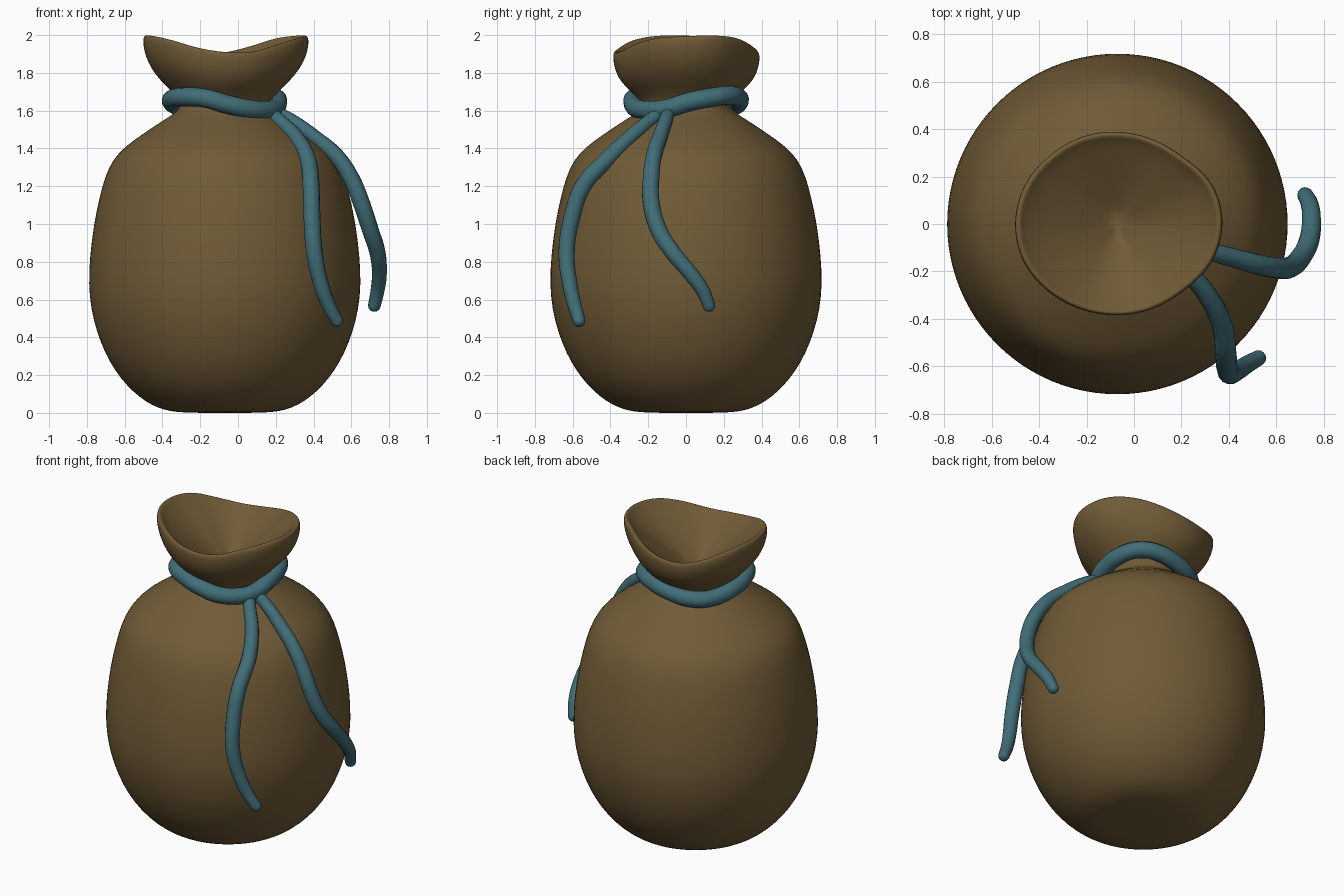
import bpy, bmesh, math

if "Cube" in bpy.data.objects:
    bpy.data.objects.remove(bpy.data.objects["Cube"])

CX = -0.07      # sack axis
SEG = 48
NECK = 1.63


def material(name, rgb):
    m = bpy.data.materials.new(name)
    m.diffuse_color = (*rgb, 1)
    m.use_nodes = True
    m.node_tree.nodes["Principled BSDF"].inputs["Base Color"].default_value = m.diffuse_color
    return m


cloth = material("brown_cloth", (0.165, 0.105, 0.038))
cord = material("teal_cord", (0.053, 0.155, 0.185))

# sack: lower body profile (radius, z)
body = [(0.14, 0.0), (0.25, 0.003), (0.32, 0.015), (0.39, 0.042), (0.455, 0.085), (0.52, 0.145),
        (0.58, 0.22), (0.635, 0.315), (0.68, 0.43), (0.71, 0.55), (0.723, 0.68), (0.716, 0.83),
        (0.695, 1.0), (0.665, 1.14), (0.636, 1.25), (0.595, 1.34), (0.53, 1.41), (0.43, 1.48),
        (0.34, 1.54), (0.275, 1.58), (0.24, 1.61)]
# gathered mouth: (radius, fraction of the way from neck to wavy rim)
mouth = [(0.24, 0.05), (0.275, 0.2), (0.328, 0.36), (0.363, 0.52), (0.383, 0.7), (0.391, 0.87),
         (0.389, 0.97), (0.38, 1.0), (0.368, 0.99), (0.352, 0.92), (0.28, 0.75),
         (0.19, 0.55), (0.10, 0.35), (0.03, 0.2)]
# rim: (angle, radius, height)
rim = [(0, 0.445, 1.997), (22, 0.435, 2.0), (45, 0.397, 1.985), (67, 0.388, 1.945),
       (90, 0.39, 1.91), (112, 0.398, 1.90), (135, 0.407, 1.935), (158, 0.425, 1.985),
       (180, 0.433, 2.0), (202, 0.428, 1.998), (225, 0.408, 1.975), (248, 0.392, 1.935),
       (270, 0.386, 1.912), (292, 0.388, 1.912), (315, 0.398, 1.95), (338, 0.43, 1.985)]


def rim_at(a):
    # periodic smooth interpolation of radius and height
    n = len(rim)
    u = a / (2 * math.pi) * n
    i, f = int(u), u - int(u)
    p = [rim[(i + k) % n] for k in (-1, 0, 1, 2)]
    return [0.5 * (2 * p[1][c] + (p[2][c] - p[0][c]) * f
                   + (2 * p[0][c] - 5 * p[1][c] + 4 * p[2][c] - p[3][c]) * f * f
                   + (3 * p[1][c] - p[0][c] - 3 * p[2][c] + p[3][c]) * f ** 3) for c in (1, 2)]


angles = [2 * math.pi * i / SEG for i in range(SEG)]


def body_ring(r, z):
    return [(CX + r * math.cos(a), r * math.sin(a), z) for a in angles]


def mouth_ring(r, t):
    pts = []
    for a in angles:
        rr, rz = rim_at(a)
        k = 1 + (rr / 0.39 - 1) * min(1, 1.3 * t)
        pts.append((CX + r * k * math.cos(a), r * k * math.sin(a), NECK + (rz - NECK) * t))
    return pts


bm = bmesh.new()
rings = [body_ring(*p) for p in body] + [mouth_ring(*p) for p in mouth]
rings = [[bm.verts.new(p) for p in ring] for ring in rings]
for lo, hi in zip(rings, rings[1:]):
    for i in range(SEG):
        j = (i + 1) % SEG
        bm.faces.new((lo[i], lo[j], hi[j], hi[i]))
bm.faces.new(rings[0][::-1])
bm.faces.new(rings[-1])
for f in bm.faces:
    f.smooth = True
mesh = bpy.data.meshes.new("sack")
bm.to_mesh(mesh)
bm.free()
sack = bpy.data.objects.new("sack", mesh)
bpy.context.collection.objects.link(sack)
mesh.materials.append(cloth)
sub = sack.modifiers.new("smooth", 'SUBSURF')
sub.levels = sub.render_levels = 1


# round cord swept along smooth points (x, y, z, radius)
def rope(name, pts, closed=False):
    cu = bpy.data.curves.new(name, 'CURVE')
    cu.dimensions = '3D'
    cu.bevel_depth = 1.0
    cu.bevel_resolution = 5
    cu.resolution_u = 8
    cu.use_fill_caps = True
    sp = cu.splines.new('BEZIER')
    sp.bezier_points.add(len(pts) - 1)
    sp.use_cyclic_u = closed
    for bp, (x, y, z, r) in zip(sp.bezier_points, pts):
        bp.co = (x, y, z)
        bp.radius = r
        bp.handle_left_type = bp.handle_right_type = 'AUTO'
    ob = bpy.data.objects.new(name, cu)
    bpy.context.collection.objects.link(ob)
    cu.materials.append(cord)
    bpy.ops.object.select_all(action='DESELECT')
    ob.select_set(True)
    bpy.context.view_layer.objects.active = ob
    bpy.ops.object.convert(target='MESH')
    bpy.ops.object.shade_smooth()


# neck tie: (angle, radius, height) around the neck
tie = [(0, 0.28, 1.642), (25, 0.295, 1.668), (45, 0.303, 1.68), (65, 0.295, 1.675),
       (90, 0.282, 1.65), (120, 0.28, 1.622), (145, 0.28, 1.622), (180, 0.282, 1.648),
       (205, 0.295, 1.665), (225, 0.303, 1.672), (247, 0.295, 1.668), (270, 0.28, 1.637),
       (295, 0.28, 1.61), (320, 0.28, 1.602), (340, 0.28, 1.612)]
rope("neck_tie", [(CX + r * math.cos(math.radians(a)), r * math.sin(math.radians(a)), z, 0.05)
                  for a, r, z in tie], closed=True)


# hanging cord ends, with rounded tips
def hanging(name, pts):
    n = len(pts)
    out = [(*p, 0.033 + 0.012 * math.sin(math.pi * i / (n - 1))) for i, p in enumerate(pts)]
    a, b = pts[-2], pts[-1]
    d = [q - p for p, q in zip(a, b)]
    length = math.sqrt(sum(c * c for c in d))
    for s, r in ((0.012, 0.030), (0.022, 0.022), (0.028, 0.010)):
        out.append((*[q + c / length * s for q, c in zip(b, d)], r))
    rope(name, out)


hanging("front_cord_end", [(0.16, -0.12, 1.60), (0.21, -0.18, 1.555), (0.31, -0.30, 1.455),
                           (0.37, -0.42, 1.34), (0.387, -0.545, 1.2), (0.392, -0.605, 1.03),
                           (0.405, -0.632, 0.85), (0.44, -0.615, 0.68), (0.48, -0.59, 0.57),
                           (0.525, -0.565, 0.485)])
hanging("side_cord_end", [(0.18, -0.09, 1.60), (0.27, -0.105, 1.555), (0.41, -0.14, 1.455),
                          (0.52, -0.17, 1.36), (0.60, -0.185, 1.24), (0.65, -0.185, 1.12),
                          (0.70, -0.145, 0.97), (0.738, -0.07, 0.85), (0.748, 0.03, 0.73),
                          (0.738, 0.09, 0.645), (0.721, 0.123, 0.565)])
